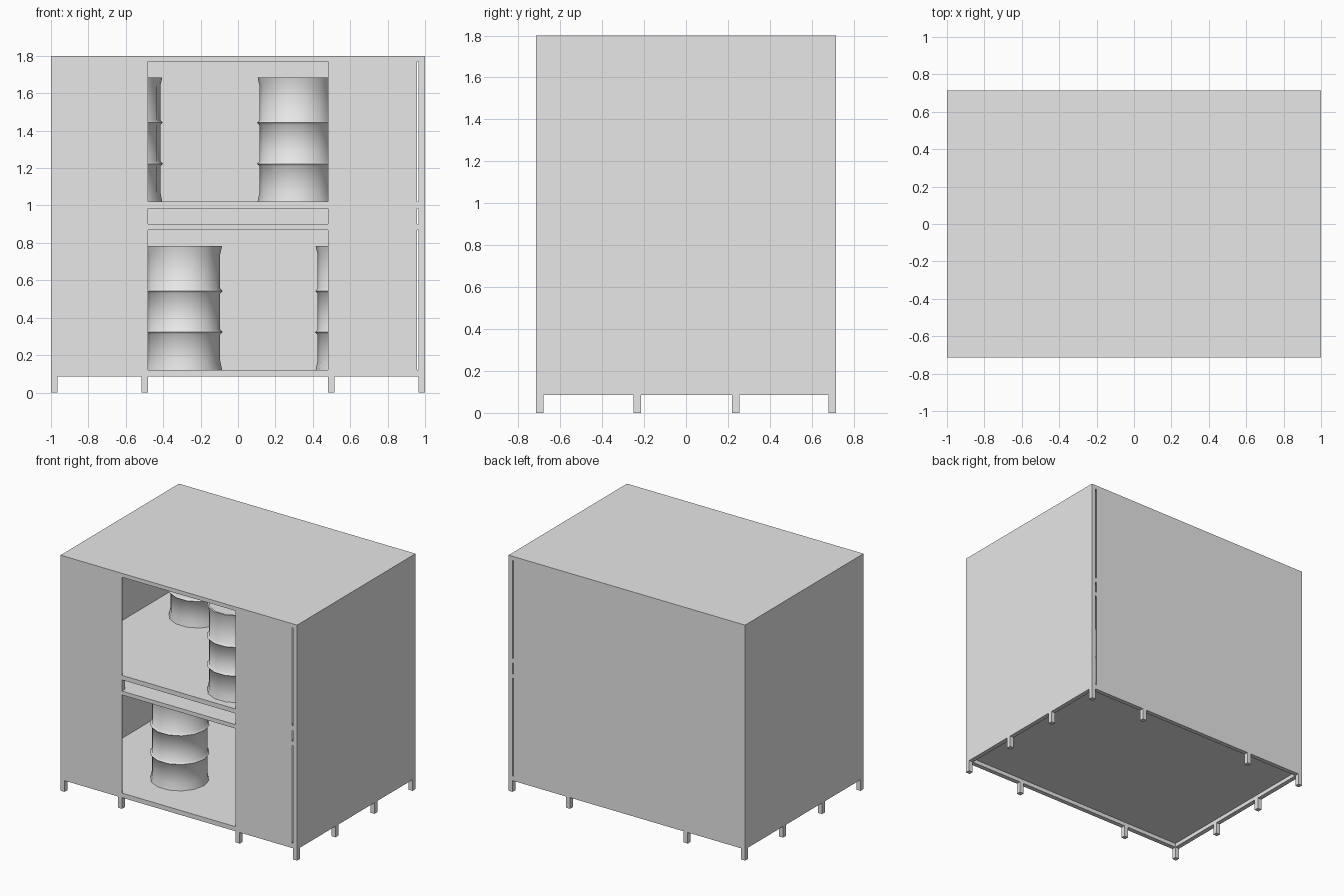
import bpy, bmesh, math

if "Cube" in bpy.data.objects:
    bpy.data.objects.remove(bpy.data.objects["Cube"], do_unlink=True)

W, D = 1.0, 0.715       # half width and half depth
T, S = 0.035, 0.005     # frame bar and sheet thickness
LEG, MODULE = 0.085, 0.9

grey = bpy.data.materials.new("light_grey")
grey.use_nodes = True
grey.diffuse_color = (0.8, 0.8, 0.8, 1)
grey.node_tree.nodes["Principled BSDF"].inputs["Base Color"].default_value = (0.8, 0.8, 0.8, 1)


def finish(name, bm):
    bmesh.ops.recalc_face_normals(bm, faces=bm.faces)
    mesh = bpy.data.meshes.new(name)
    bm.to_mesh(mesh)
    bm.free()
    mesh.materials.append(grey)
    ob = bpy.data.objects.new(name, mesh)
    bpy.context.collection.objects.link(ob)
    return ob


def box(name, x0, x1, y0, y1, z0, z1):
    bm = bmesh.new()
    bmesh.ops.create_cube(bm, size=1)
    for v in bm.verts:
        v.co = (x1 if v.co.x > 0 else x0, y1 if v.co.y > 0 else y0, z1 if v.co.z > 0 else z0)
    return finish(name, bm)


def drum(name, x, y, z):
    # Lathed shell with flared rims, two rolling hoops and a sunken lid
    profile = [(0, 0), (.205, 0), (.195, .05), (.195, .19), (.208, .203), (.195, .216),
               (.195, .41), (.208, .423), (.195, .436), (.195, .62), (.205, .663),
               (.19, .663), (.19, .645), (0, .645)]
    bm = bmesh.new()
    verts = [bm.verts.new((r, 0, h)) for r, h in profile]
    edges = [bm.edges.new(pair) for pair in zip(verts, verts[1:])]
    bmesh.ops.spin(bm, geom=verts + edges, cent=(0, 0, 0), axis=(0, 0, 1),
                   angle=2 * math.pi, steps=14)
    bmesh.ops.remove_doubles(bm, verts=bm.verts, dist=0.0005)
    ob = finish(name, bm)
    ob.location = (x, y, z)
    bpy.ops.object.select_all(action='DESELECT')
    ob.select_set(True)
    bpy.context.view_layer.objects.active = ob
    bpy.ops.object.shade_smooth_by_angle(angle=math.radians(45))


# Two stacked modules: feet, floor frame, corner posts, roof frame, sheets
foot_x = (-W, -0.515, 0.48, W - T)
foot_y = (-D, -0.25, 0.22, D - T)
for level in ("lower", "upper"):
    z = 0 if level == "lower" else MODULE
    for i, x in enumerate(foot_x):
        for j, y in enumerate(foot_y):
            if i in (0, 3) or j in (0, 3):
                box(level + "_foot", x, x + T, y, y + T, z, z + LEG)
            if i in (0, 3) and j in (0, 3):
                box(level + "_corner_post", x, x + T, y, y + T, z + LEG, z + MODULE)
    for part, b, t in (("floor", LEG, LEG + T), ("roof", MODULE - 0.03, MODULE)):
        for y in (-D, D - T):
            box(level + "_" + part + "_cross_beam", -W, W, y, y + T, z + b, z + t)
        for x in (-W, W - T):
            box(level + "_" + part + "_side_beam", x, x + T, -D, D, z + b, z + t)
        box(level + "_" + part + "_sheet", -W, W, -D, D, z + t - S, z + t)

# Wall sheets spanning both modules, with a slit beside the left corner posts
z0, z1, slit = LEG, 2 * MODULE, 0.957
box("right_wall", -W, -W + S, -D, D, z0, z1)
box("left_wall", W - S, W, -D, D, z0, z1)
box("back_wall", -W, slit, D - S, D, z0, z1)
box("front_right_panel", -W, -0.48, -D, -D + S, z0, z1)
box("front_left_panel", 0.48, slit, -D, -D + S, z0, z1)

# Drums standing on the two floors
low, high = LEG + T, MODULE + LEG + T
drum("lower_right_drum", -0.29, -0.29, low)
drum("lower_left_drum", 0.62, 0.3, low)
drum("upper_right_drum", -0.61, 0.39, high)
drum("upper_left_drum", 0.31, -0.46, high)
